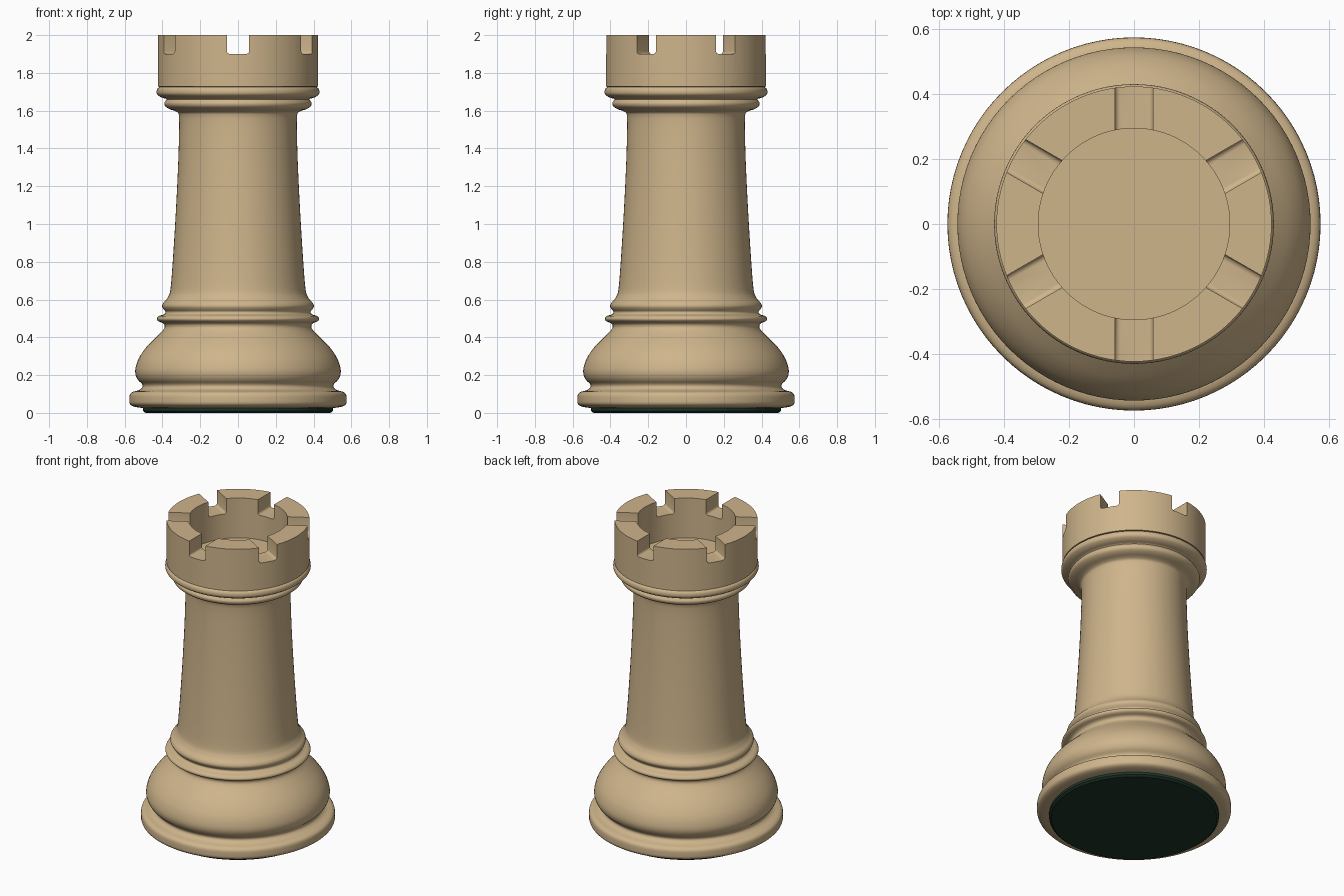
import bpy, bmesh, math
from mathutils import Vector

if "Cube" in bpy.data.objects:
    bpy.data.objects.remove(bpy.data.objects["Cube"])

SEG = 96

def material(name, rgb):
    m = bpy.data.materials.new(name)
    m.diffuse_color = (*rgb, 1)
    m.use_nodes = True
    m.node_tree.nodes["Principled BSDF"].inputs["Base Color"].default_value = m.diffuse_color
    return m

wood = material("pale_wood", (0.62, 0.46, 0.26))
felt = material("green_felt", (0.012, 0.035, 0.022))

def rounded(pts, n=3):
    """Catmull-Rom curve through the profile points."""
    p = [Vector(q) for q in pts]
    p = [p[0]] + p + [p[-1]]
    out = []
    for a, b, c, d in zip(p, p[1:], p[2:], p[3:]):
        for i in range(n):
            t = i / n
            out.append(0.5 * (2*b + (c-a)*t + (2*a-5*b+4*c-d)*t*t + (3*b-a-3*c+d)*t**3))
    return [tuple(v) for v in out + [p[-1]]]

def smooth(ob, angle=35):
    bpy.ops.object.select_all(action='DESELECT')
    ob.select_set(True)
    bpy.context.view_layer.objects.active = ob
    bpy.ops.object.shade_smooth_by_angle(angle=math.radians(angle))

def lathe(name, pts, mat):
    """Closed solid of revolution from (radius, z) points, bottom to top."""
    bm = bmesh.new()
    rings = []
    for r, z in pts:
        rings.append([bm.verts.new((r*math.cos(2*math.pi*k/SEG), r*math.sin(2*math.pi*k/SEG), z))
                      for k in range(SEG)])
    for lo, hi in zip(rings, rings[1:]):
        for k in range(SEG):
            j = (k + 1) % SEG
            bm.faces.new((lo[k], lo[j], hi[j], hi[k]))
    bm.faces.new(rings[0][::-1])
    bm.faces.new(rings[-1])
    bmesh.ops.recalc_face_normals(bm, faces=bm.faces)
    me = bpy.data.meshes.new(name)
    bm.to_mesh(me)
    bm.free()
    me.materials.append(mat)
    ob = bpy.data.objects.new(name, me)
    bpy.context.collection.objects.link(ob)
    return ob

# Felt pad under the base
smooth(lathe("felt_pad", [(0.49, 0), (0.503, 0.01), (0.503, 0.035)], felt))

# Turned base, rings and shaft
profile = [(0.50, 0.025), (0.55, 0.033), (0.572, 0.047), (0.575, 0.07), (0.572, 0.098),
           (0.555, 0.112), (0.525, 0.12), (0.506, 0.135), (0.508, 0.153), (0.53, 0.175),
           (0.543, 0.205), (0.542, 0.24), (0.525, 0.29), (0.488, 0.345), (0.44, 0.395),
           (0.402, 0.432), (0.388, 0.455), (0.395, 0.474), (0.42, 0.484), (0.43, 0.497),
           (0.42, 0.512), (0.392, 0.522), (0.384, 0.535), (0.395, 0.549), (0.402, 0.565),
           (0.396, 0.582), (0.382, 0.597), (0.37, 0.615), (0.358, 0.65), (0.347, 0.78),
           (0.334, 0.98), (0.322, 1.2), (0.314, 1.4), (0.312, 1.56), (0.323, 1.593),
           (0.36, 1.607), (0.384, 1.622), (0.39, 1.64), (0.382, 1.654), (0.379, 1.662),
           (0.405, 1.67), (0.427, 1.685), (0.431, 1.702), (0.424, 1.72), (0.40, 1.732)]
smooth(lathe("turned_body", rounded(profile), wood), 50)

# Hollow tower head
head = lathe("tower_head", [(0.39, 1.725), (0.424, 1.727), (0.424, 2.0), (0.295, 2.0), (0.295, 1.74)], wood)

# Three bars cut the six battlement slots
cutters = []
for k in range(3):
    bpy.ops.mesh.primitive_cube_add(size=1, location=(0, 0, 2.0),
                                    rotation=(0, 0, math.radians(30 + 60*k)))
    bar = bpy.context.object
    bar.name = "slot_cutter"
    bar.scale = (1.2, 0.117, 0.2)
    bpy.ops.object.transform_apply(location=False, rotation=False, scale=True)
    bar.hide_render = True
    bev = bar.modifiers.new("round", 'BEVEL')
    bev.width, bev.segments = 0.015, 3
    cut = head.modifiers.new("slot", 'BOOLEAN')
    cut.operation, cut.solver, cut.object = 'DIFFERENCE', 'EXACT', bar
    cutters.append(bar)
bpy.context.view_layer.objects.active = head
for m in list(head.modifiers):
    bpy.ops.object.modifier_apply(modifier=m.name)
for c in cutters:
    bpy.data.objects.remove(c)
smooth(head)
